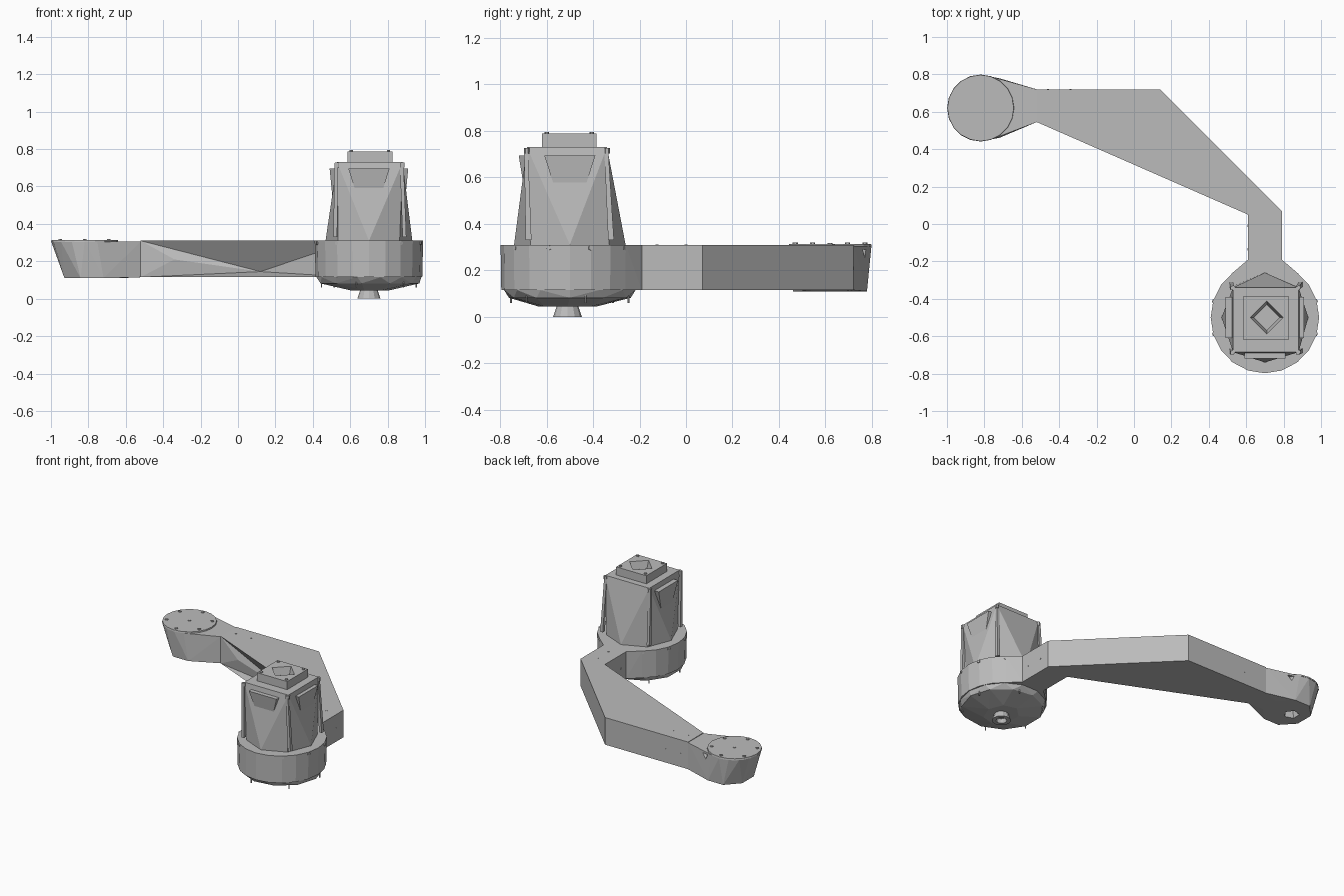
import bpy, bmesh
from math import cos, sin, pi, radians
from mathutils import Vector, Matrix

cube = bpy.data.objects.get("Cube")
if cube:
    bpy.data.objects.remove(cube, do_unlink=True)


def material(name, value):
    m = bpy.data.materials.new(name)
    m.use_nodes = True
    m.diffuse_color = (value, value, value, 1)
    m.node_tree.nodes["Principled BSDF"].inputs["Base Color"].default_value = m.diffuse_color
    return m


GREY = material("light grey", 0.5)


def finish(bm, name):
    bmesh.ops.recalc_face_normals(bm, faces=bm.faces[:])
    me = bpy.data.meshes.new(name)
    bm.to_mesh(me)
    bm.free()
    me.materials.append(GREY)
    ob = bpy.data.objects.new(name, me)
    bpy.context.scene.collection.objects.link(ob)
    return ob


def ring(x, y, z, rx, ry=None, n=8, turn=0.0):
    ry = ry or rx
    return [(x + rx * cos(2 * pi * i / n + turn), y + ry * sin(2 * pi * i / n + turn), z)
            for i in range(n)]


def rect(x0, x1, y0, y1, z):
    return [(x, y, z) for x in (x0, x1) for y in (y0, y1)]


def hull(name, points):
    """Faceted solid wrapped around a few cross-sections."""
    bm = bmesh.new()
    for p in points:
        bm.verts.new(p)
    res = bmesh.ops.convex_hull(bm, input=bm.verts[:])
    loose = {v for v in res["geom_interior"] if isinstance(v, bmesh.types.BMVert)}
    bmesh.ops.delete(bm, geom=list(loose), context='VERTS')
    bmesh.ops.dissolve_limit(bm, angle_limit=radians(1), verts=bm.verts[:], edges=bm.edges[:])
    return finish(bm, name)


def cut(ob, cutter):
    mod = ob.modifiers.new("cut", 'BOOLEAN')
    mod.object = cutter
    mod.solver = 'EXACT'
    cutter.hide_render = True
    cutter.hide_set(True)


def studs(name, places, r=0.01, h=0.012, n=6):
    """Small screws: each place is (position, axis)."""
    bm = bmesh.new()
    for pos, axis in places:
        rot = Vector(axis).to_track_quat('Z', 'Y').to_matrix().to_4x4()
        bmesh.ops.create_cone(bm, cap_ends=True, segments=n, radius1=r, radius2=r,
                              depth=h, matrix=Matrix.Translation(pos) @ rot)
    return finish(bm, name)


LOW, HIGH = 0.115, 0.31
CX, CY = 0.70, -0.50      # motor axis
EX, EY = -0.82, 0.62      # end joint axis
UP = (0, 0, 1)

# Cranked arm with a sunken front wall
outline = [(-0.52, 0.545), (0.61, 0.05), (0.61, -0.19), (0.79, -0.19),
           (0.79, 0.07), (0.14, 0.72), (-0.52, 0.72)]
bm = bmesh.new()
bot = [bm.verts.new((x, y, LOW)) for x, y in outline]
top = [bm.verts.new((x, y, HIGH)) for x, y in outline]
bm.faces.new(bot)
bm.faces.new(top)
for i in range(1, len(outline)):
    j = (i + 1) % len(outline)
    bm.faces.new((bot[i], bot[j], top[j], top[i]))
p = bm.verts.new((-0.34, 0.485, 0.21))
q = bm.verts.new((0.12, 0.385, 0.145))
for tri in ((top[0], p, q), (top[0], q, top[1]), (top[1], q, bot[1]),
            (q, bot[0], bot[1]), (p, bot[0], q), (top[0], bot[0], p)):
    bm.faces.new(tri)
finish(bm, "arm")

# Round motor base with its neck, and the shallow belly under it
neck = rect(0.61, 0.79, -0.25, -0.19, LOW) + rect(0.61, 0.79, -0.25, -0.19, HIGH)
hull("motor_base", ring(CX, CY, LOW, 0.285, 0.295, 20) + ring(CX, CY, HIGH, 0.29, 0.298, 20) + neck)
hull("base_belly", ring(CX, CY, LOW, 0.28, 0.29, 14) + ring(CX, CY, 0.082, 0.27, 0.265, 11)
     + ring(CX, CY - 0.01, 0.045, 0.11, 0.13, 7))

# Flared hollow nozzle below the base
nozzle = hull("nozzle", ring(CX, CY - 0.01, 0.06, 0.042, n=12) + ring(CX, CY - 0.01, 0, 0.062, n=12))
cut(nozzle, hull("nozzle_cutter", ring(CX, CY - 0.01, 0.03, 0.03, n=12)
                 + ring(CX, CY - 0.01, -0.02, 0.04, n=12)))

# Motor tower: octagon at the foot, square at the shoulder
TX0, TX1, TY0, TY1, TZ = 0.53, 0.88, -0.685, -0.34, 0.73
hull("motor_tower", ring(CX, CY, HIGH, 0.232, 0.24) + rect(TX0, TX1, TY0, TY1, TZ))

# Wedge fairings on the front and both sides of the tower
for name, (dx, dy), reach in (("left_fairing", (1, 0), 0.21), ("right_fairing", (-1, 0), 0.21),
                              ("front_fairing", (0, -1), 0.22)):
    side = Vector((-dy, dx, 0))
    out = Vector((dx, dy, 0))
    mid = Vector((CX, CY, 0))
    pts = []
    for z, half, dist in ((0.695, 0.11, reach), (0.54, 0.06, 0.195)):
        for s in (-half, half):
            pts += [mid + out * d + side * s + Vector((0, 0, z)) for d in (dist, 0.12)]
    hull(name, pts)

# Slanted corner ribs, running from each shoulder corner down to the foot
for i, (sx, sy) in enumerate(((1, 1), (1, -1), (-1, 1), (-1, -1))):
    x, y = (TX1 if sx > 0 else TX0), (TY1 if sy > 0 else TY0)
    hull("corner_rib_%d" % (i + 1), rect(x - 0.015, x + 0.005, y - 0.012, y + 0.005, 0.725)
         + rect(x + sx * 0.01 - 0.01, x + sx * 0.01 + 0.01, CY + sy * 0.165, CY + sy * 0.19, 0.33))

# Square cap with a diamond socket
cap = hull("cap", rect(0.585, 0.825, -0.62, -0.385, 0.70) + rect(0.585, 0.825, -0.62, -0.385, 0.788))
cut(cap, hull("cap_cutter", ring(0.71, CY, 0.735, 0.07, n=4) + ring(0.71, CY, 0.82, 0.1, n=4)))

# End joint: round on top, drawn in at the bottom, narrowing to the arm
end = hull("end_joint", ring(EX, EY, 0.304, 0.178, n=16) + ring(-0.78, EY, 0.11, 0.16, 0.172, 8, pi / 8)
           + rect(-0.53, -0.52, 0.545, 0.72, LOW) + rect(-0.53, -0.52, 0.545, 0.72, 0.306))
cut(end, hull("end_notch_cutter", [(-0.76, 0.86, 0.29), (-0.62, 0.82, 0.29), (-0.69, 0.73, 0.29),
                                   (-0.71, 0.86, 0.17)]))
cut(end, hull("end_hole_cutter", ring(-0.82, EY, 0.09, 0.055, n=5) + ring(-0.82, EY, 0.17, 0.04, n=5)))
hull("end_cover", ring(EX, EY, 0.303, 0.179, n=20) + ring(EX, EY, 0.314, 0.177, n=20))

# Screws and pins
studs("cap_screws", [((x, y, 0.79), UP) for x in (0.605, 0.805) for y in (-0.6, -0.405)])
studs("shoulder_screws", [((x, y, 0.715), UP) for x in (TX0, TX1) for y in (TY0, TY1)], 0.012, 0.025)
studs("end_screws", [((x, y, 0.315), UP) for x, y, _ in ring(EX, EY, 0, 0.15, n=6, turn=pi / 6 + pi / 3)]
      + [((EX, EY, 0.314), UP)], 0.011, 0.008)
studs("rim_screws", [((x, y, 0.297), (x - CX, y - CY, 0))
                     for x, y, _ in ring(CX, CY, 0, 0.288, n=10, turn=pi / 10)], 0.011, 0.014)
studs("base_pins", [((x, y, 0.09), UP) for x, y, _ in ring(CX, CY, 0, 0.262, n=6, turn=pi / 12)], 0.004, 0.06)
studs("arm_screws", [((x, 0.635, HIGH), UP) for x in (-0.46, -0.34)]
      + [((0.705, y, HIGH), UP) for y in (0, -0.125)]
      + [((x, y, 0.21), (1, 0, 0)) for x in (0.61, 0.79) for y in (-0.01, -0.135)]
      + [((x, 0.72, 0.21), (0, 1, 0)) for x in (-0.46, -0.34)], 0.007, 0.004)
